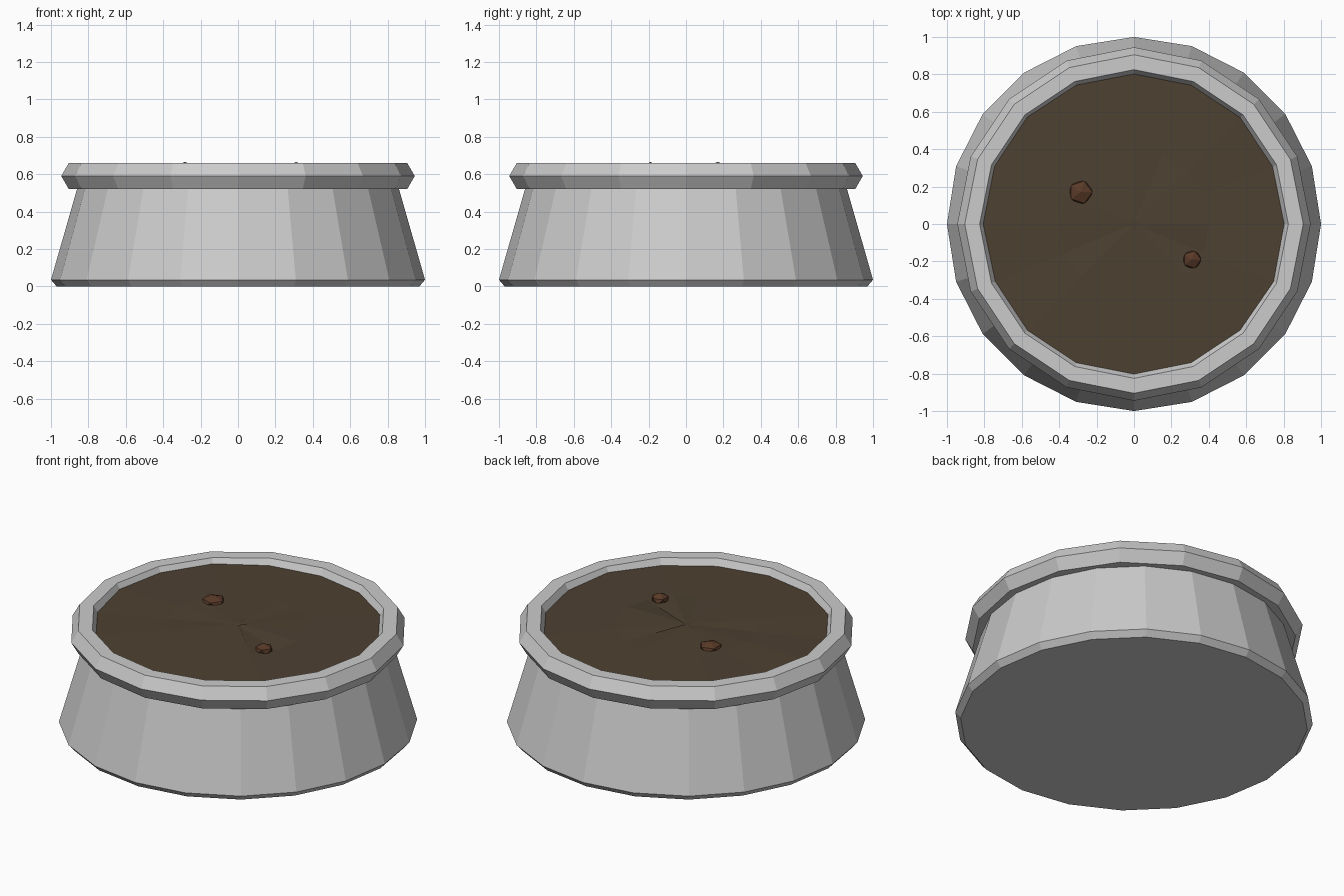
import bpy, bmesh, math, random

if "Cube" in bpy.data.objects:
    bpy.data.objects.remove(bpy.data.objects["Cube"])

random.seed(4)


def paint(obj, name, color):
    mat = bpy.data.materials.new(name)
    mat.diffuse_color = color
    mat.use_nodes = True
    mat.node_tree.nodes["Principled BSDF"].inputs["Base Color"].default_value = mat.diffuse_color
    obj.data.materials.append(mat)


def lathe(name, profile, sides, cap=True, closed=False):
    """Spin a (radius, z) profile round z into flat facets."""
    bm = bmesh.new()
    rings = [[bm.verts.new((r * math.cos(2 * math.pi * i / sides),
                            r * math.sin(2 * math.pi * i / sides), z))
              for i in range(sides)] for r, z in profile]
    pairs = list(zip(rings, rings[1:]))
    if closed:
        pairs.append((rings[-1], rings[0]))
    for a, b in pairs:
        for i in range(sides):
            j = (i + 1) % sides
            bm.faces.new((a[i], a[j], b[j], b[i]))
    if cap:
        bm.faces.new(rings[0][::-1])
        bm.faces.new(rings[-1])
    bmesh.ops.recalc_face_normals(bm, faces=bm.faces)
    mesh = bpy.data.meshes.new(name)
    bm.to_mesh(mesh)
    bm.free()
    obj = bpy.data.objects.new(name, mesh)
    bpy.context.collection.objects.link(obj)
    return obj


# Tapered pot body with a chamfered foot
lathe("pot_body", [(0.97, 0), (1.0, 0.035), (0.845, 0.575)], 20)

# Rim: ring with a six-sided section
section = [(0.865 + 0.08 * math.cos(k * math.pi / 3),
            0.59 + 0.08 * math.sin(k * math.pi / 3)) for k in range(6)]
lathe("pot_rim", section, 16, cap=False, closed=True)

# Slightly uneven soil filling the pot
soil = lathe("soil", [(0.82, 0.58), (0.815, 0.624), (0.4, 0.626), (0.02, 0.628)], 16)
for v in soil.data.vertices:
    if v.co.z > 0.6:
        v.co.z += random.uniform(-0.006, 0.006)
paint(soil, "soil_brown", (0.075, 0.052, 0.031, 1))

# Pebbles resting in the soil
for i, (x, y, r) in enumerate([(-0.285, 0.17, 0.07), (0.31, -0.19, 0.054)]):
    bpy.ops.mesh.primitive_ico_sphere_add(subdivisions=1, radius=r, location=(x, y, 0.628))
    stone = bpy.context.object
    stone.name = f"pebble_{i + 1}"
    stone.scale.z = 0.037 / r
    paint(stone, f"pebble_brown_{i + 1}", (0.1, 0.042, 0.021, 1))
